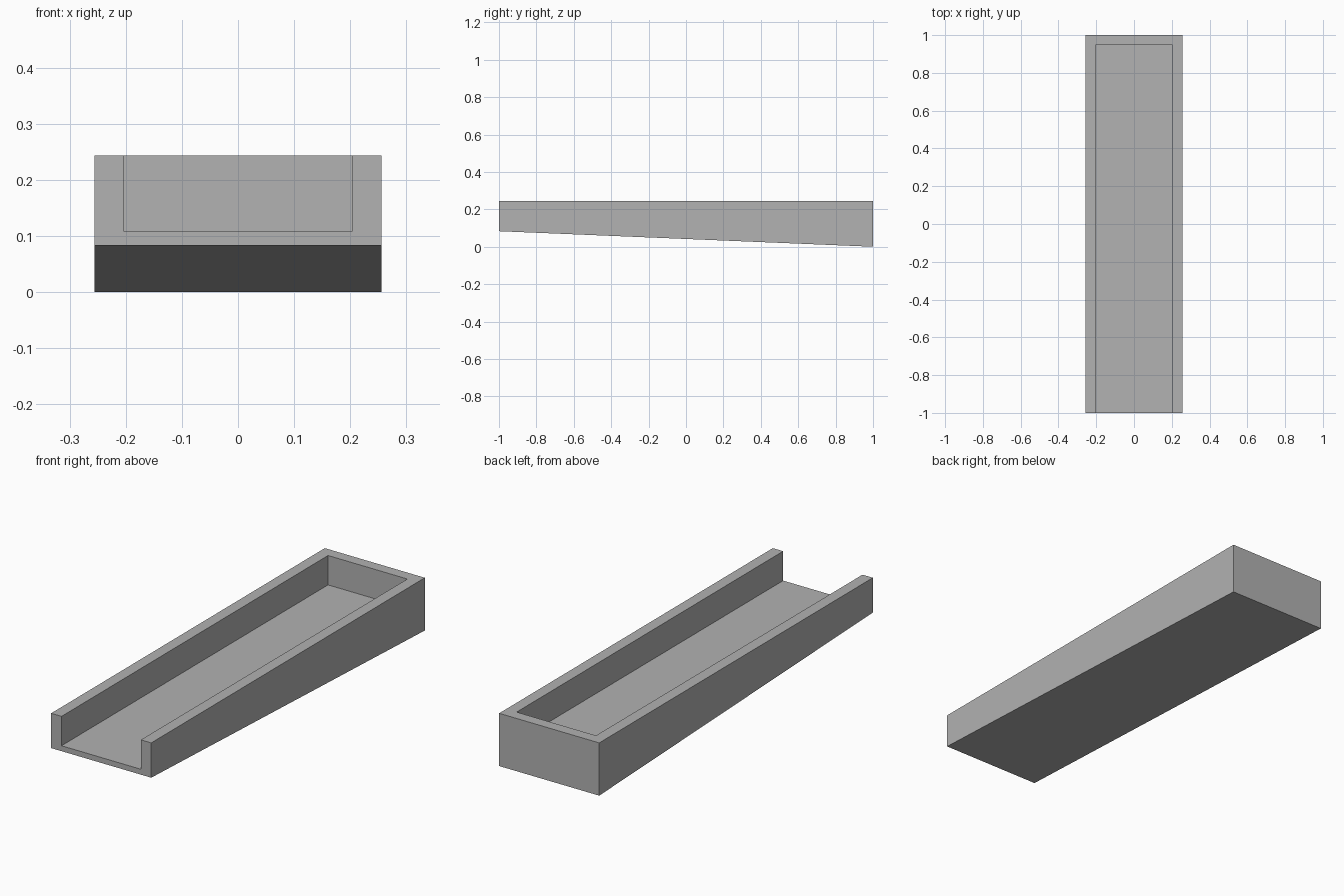
import bpy
import bmesh

old = bpy.data.objects.get("Cube")
if old:
    bpy.data.objects.remove(old, do_unlink=True)

HALF_WIDTH, HALF_LENGTH, HEIGHT = 0.256, 1.0, 0.244
FRONT_LIFT = 0.083          # underside rises from the back to the front
FLOOR, INNER_HALF, INNER_BACK = 0.108, 0.203, 0.948

grey = bpy.data.materials.new("plain grey")
grey.use_nodes = True
colour = (0.445, 0.445, 0.445, 1)
grey.diffuse_color = colour
grey.node_tree.nodes["Principled BSDF"].inputs["Base Color"].default_value = colour


def extrude_profile(name, profile, half_width):
    """Solid from a (y, z) side profile, extruded across x."""
    bm = bmesh.new()
    face = bm.faces.new([bm.verts.new((-half_width, y, z)) for y, z in profile])
    result = bmesh.ops.extrude_face_region(bm, geom=[face])
    moved = [v for v in result["geom"] if isinstance(v, bmesh.types.BMVert)]
    bmesh.ops.translate(bm, verts=moved, vec=(2 * half_width, 0, 0))
    bmesh.ops.recalc_face_normals(bm, faces=bm.faces)
    mesh = bpy.data.meshes.new(name)
    bm.to_mesh(mesh)
    bm.free()
    mesh.materials.append(grey)
    obj = bpy.data.objects.new(name, mesh)
    bpy.context.collection.objects.link(obj)
    return obj


# Wedge-bottomed block
tray = extrude_profile("sloped_tray", [
    (-HALF_LENGTH, FRONT_LIFT), (HALF_LENGTH, 0),
    (HALF_LENGTH, HEIGHT), (-HALF_LENGTH, HEIGHT)], HALF_WIDTH)

# Level channel, open at the front and the top
cutter = extrude_profile("channel_cutter", [
    (-HALF_LENGTH - 0.1, FLOOR), (INNER_BACK, FLOOR),
    (INNER_BACK, HEIGHT + 0.1), (-HALF_LENGTH - 0.1, HEIGHT + 0.1)], INNER_HALF)
cutter.hide_render = True

cut = tray.modifiers.new("channel", 'BOOLEAN')
cut.operation = 'DIFFERENCE'
cut.solver = 'EXACT'
cut.object = cutter
bpy.context.view_layer.objects.active = tray
tray.select_set(True)
bpy.ops.object.modifier_apply(modifier=cut.name)
bpy.data.objects.remove(cutter, do_unlink=True)
